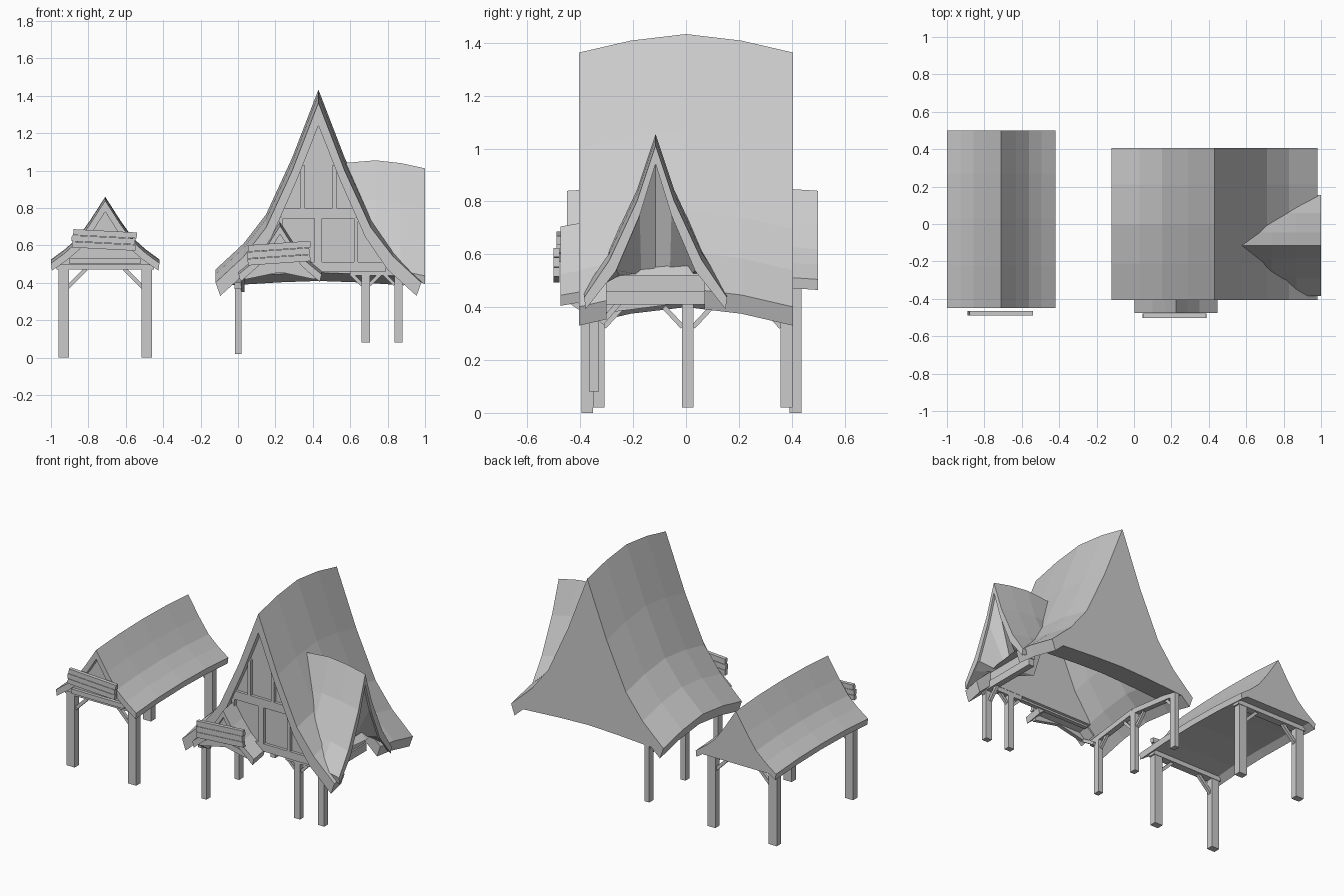
import bpy, bmesh, math, random
from mathutils import Vector, Matrix

if "Cube" in bpy.data.objects:
    bpy.data.objects.remove(bpy.data.objects["Cube"])

random.seed(4)


def finish(name, bm):
    bmesh.ops.recalc_face_normals(bm, faces=bm.faces)
    me = bpy.data.meshes.new(name)
    bm.to_mesh(me)
    bm.free()
    ob = bpy.data.objects.new(name, me)
    bpy.context.collection.objects.link(ob)
    return ob


def loft(name, profile, stations, centre, axis='Y'):
    """Sweep a (u, z) outline through stations (position, z offset, lowest z, widest u)."""
    bm = bmesh.new()
    rings = []
    for pos, dz, low, wide in stations:
        ring = []
        for u, z in profile:
            z = max(z + dz, low)
            u = max(-wide, min(wide, u))
            co = (centre + u, pos, z) if axis == 'Y' else (pos, centre + u, z)
            ring.append(bm.verts.new(co))
        rings.append(ring)
    n = len(profile)
    for a, b in zip(rings, rings[1:]):
        for i in range(n):
            j = (i + 1) % n
            bm.faces.new((a[i], a[j], b[j], b[i]))
    caps = [bm.faces.new(rings[0]), bm.faces.new(rings[-1])]
    bmesh.ops.triangulate(bm, faces=caps)
    return finish(name, bm)


def full(half):
    """Mirror a half outline (ridge first) into left eave -> ridge -> right eave."""
    return [(-u, z) for u, z in reversed(half[1:])] + list(half)


def strut(name, p, q, w=0.04, d=None):
    """Square bar from p to q."""
    p, q = Vector(p), Vector(q)
    v = q - p
    bm = bmesh.new()
    bmesh.ops.create_cube(bm, size=1)
    rot = v.to_track_quat('Z', 'Y').to_matrix().to_4x4()
    m = Matrix.Translation((p + q) / 2) @ rot @ Matrix.Diagonal((w, d or w, v.length, 1))
    bmesh.ops.transform(bm, matrix=m, verts=bm.verts)
    return finish(name, bm)


def box(name, x, y, z):
    """Box from (min, max) pairs."""
    bm = bmesh.new()
    bmesh.ops.create_cube(bm, size=1)
    for v in bm.verts:
        v.co = [(a + b) / 2 + c * (b - a) for (a, b), c in zip((x, y, z), v.co)]
    return finish(name, bm)


def sign(name, cx, y, cz, width, height, tilt):
    """Three uneven planks, tilted."""
    ph = height / 3
    for i in range(3):
        off = random.uniform(-0.012, 0.012)
        ob = box(f"{name}_plank_{i}", (-width / 2 + off, width / 2 + off),
                 (-0.012, 0.012), ((i - 1.5) * ph, (i - 0.5) * ph - 0.002))
        ob.location = (cx, y, cz)
        ob.rotation_euler = (0, math.radians(tilt), 0)


# ---- small open shelter ----
SX = -0.71
s_out = [(0, .86), (.08, .735), (.148, .64), (.215, .58), (.29, .525)]
s_in = [(0, .80), (.07, .69), (.135, .60), (.205, .54), (.285, .485)]
s_st = [(-.45, -.02, 0, 9), (-.22, -.005, 0, 9), (.03, 0, 0, 9), (.27, -.005, 0, 9), (.5, -.02, 0, 9)]
loft("shelter_roof", full(s_out) + full(s_in)[::-1], s_st, SX)
s_core = s_in[:4] + [(.245, .515)]
loft("shelter_gable_and_ceiling", full(s_core), [(-.415, -.02, 0, 9)] + s_st[1:], SX)
for y in (-.373, .414):
    for s in (-1, 1):
        x = SX + s * .222
        box("shelter_post", (x - .029, x + .029), (y - .022, y + .022), (0, .51))
        strut("shelter_brace", (x - s * .02, y, .375), (x - s * .12, y, .475), .02)
    box("shelter_tie_beam", (SX - .26, SX + .26), (y - .025, y + .025), (.47, .50))
box("shelter_front_beam", (SX - .19, SX + .19), (-.435, -.40), (.50, .53))
sign("shelter_sign", SX, -.477, .63, .34, .10, 3)

# ---- tall house: roof shell, front wall, solid back bay ----
HX, DY = 0.43, -.115
h_out = [(0, 1.433), (.14, 1.07), (.28, .766), (.40, .61), (.55, .471)]
h_in = [(0, 1.31), (.115, 1.02), (.25, .715), (.37, .54), (.525, .40)]
h_st = [(-.405, -.07, 0, 9), (-.21, -.025, 0, 9), (0, 0, 0, 9), (.21, -.025, 0, 9), (.405, -.07, 0, 9)]
roof = loft("house_roof", full(h_out) + full(h_in)[::-1], h_st, HX)
h_core = full(h_in[:4] + [(.46, .457)]) + [(.2, .473), (0, .48), (-.2, .473)]
loft("house_back_bay", h_core, h_st[3:], HX)
loft("house_front_wall", full(h_in[:4]), [(-.36, -.07, 0, 9), (-.335, -.065, 0, 9)], HX)

# eave opening below the dormer
cutter = box("eave_cutter", (.84, 1.1), (DY - .185, DY + .185), (.2, .52))
cutter.hide_render = True
cutter.hide_viewport = True
cut = roof.modifiers.new("eave_opening", 'BOOLEAN')
cut.operation = 'DIFFERENCE'
cut.solver = 'EXACT'
cut.object = cutter

# gable timbers
TY = (-.378, -.35)
box("gable_lower_beam", (HX - .36, HX + .36), TY, (.46, .51))
box("gable_upper_beam", (HX - .20, HX + .20), TY, (.745, .80))
box("gable_king_post", (HX - .02, HX + .02), TY, (.50, .76))
for s in (-1, 1):
    a = HX + s * .085
    b = HX + s * .20
    box("gable_upper_stud", (a - .011, a + .011), TY, (.79, 1.03))
    box("gable_lower_stud", (b - .011, b + .011), TY, (.50, .75))

# left posts with curved side beam
for a, b in (((0, -.39, .385), (0, 0, .435)), ((0, 0, .435), (0, .40, .385))):
    strut("side_beam", a, b, .035)
for y, top in ((-.33, .40), (.007, .44), (.38, .40)):
    box("side_post", (-.016, .018), (y - .022, y + .022), (.02, top))
    for s in (-1, 1):
        if abs(y + s * .1) < .4:
            strut("side_brace", (0, y + s * .02, .325), (0, y + s * .09, .40), .018)

# right front posts
for x in (.683, .858):
    box("front_post", (x - .022, x + .022), (-.367, -.33), (.08, .47))
    for s in (-1, 1):
        strut("front_brace", (x + s * .02, -.348, .39), (x + s * .08, -.348, .45), .018)
box("front_beam", (.60, .93), (-.365, -.33), (.44, .47))
box("dormer_beam", (.84, .88), (-.37, .07), (.41, .46))
box("dormer_sill", (.84, .87), (DY - .19, DY + .19), (.455, .525))
strut("dormer_brace", (.858, -.32, .34), (.858, -.25, .42), .02)

# ---- side dormer ----
d_out = [(0, 1.055), (.07, .845), (.175, .62), (.27, .48)]
d_in = [(0, .985), (.06, .79), (.15, .58), (.265, .435)]
d_st = [(.56, -.015, .6, .15), (.735, 0, .55, .2), (.87, -.015, .46, 9), (1.0, -.043, 0, 9)]
loft("dormer_roof", full(d_out) + full(d_in)[::-1], d_st, DY, 'X')
# sloping ceiling inside the dormer mouth
bm = bmesh.new()
mouth = full(d_in[:3] + [(.19, .53)])
front = [bm.verts.new((.985, DY + u, z - .04)) for u, z in mouth]
back = [bm.verts.new((.87, DY + u * .9, .52)) for u, z in mouth]
for i in range(len(mouth) - 1):
    bm.faces.new((front[i], front[i + 1], back[i + 1], back[i]))
finish("dormer_inner_ceiling", bm)

# ---- front porch ----
PX = .225
p_out = [(0, .725), (.06, .63), (.125, .545), (.222, .465)]
p_in = [(0, .68), (.05, .60), (.115, .51), (.212, .425)]
loft("porch_roof", full(p_out) + full(p_in)[::-1], [(-.475, -.02, 0, 9), (-.36, 0, 0, 9)], PX)
loft("porch_gable", full(p_in[:3] + [(.165, .475)]), [(-.45, -.02, 0, 9), (-.36, 0, 0, 9)], PX)
for s in (-1, 1):
    strut("porch_arched_beam", (PX, -.44, .475), (PX + s * .19, -.44, .435), .025, .035)
strut("porch_bracket", (PX - .2, -.44, .425), (PX - .2, -.34, .36), .02)
sign("porch_sign", PX, -.49, .56, .335, .11, -4)
